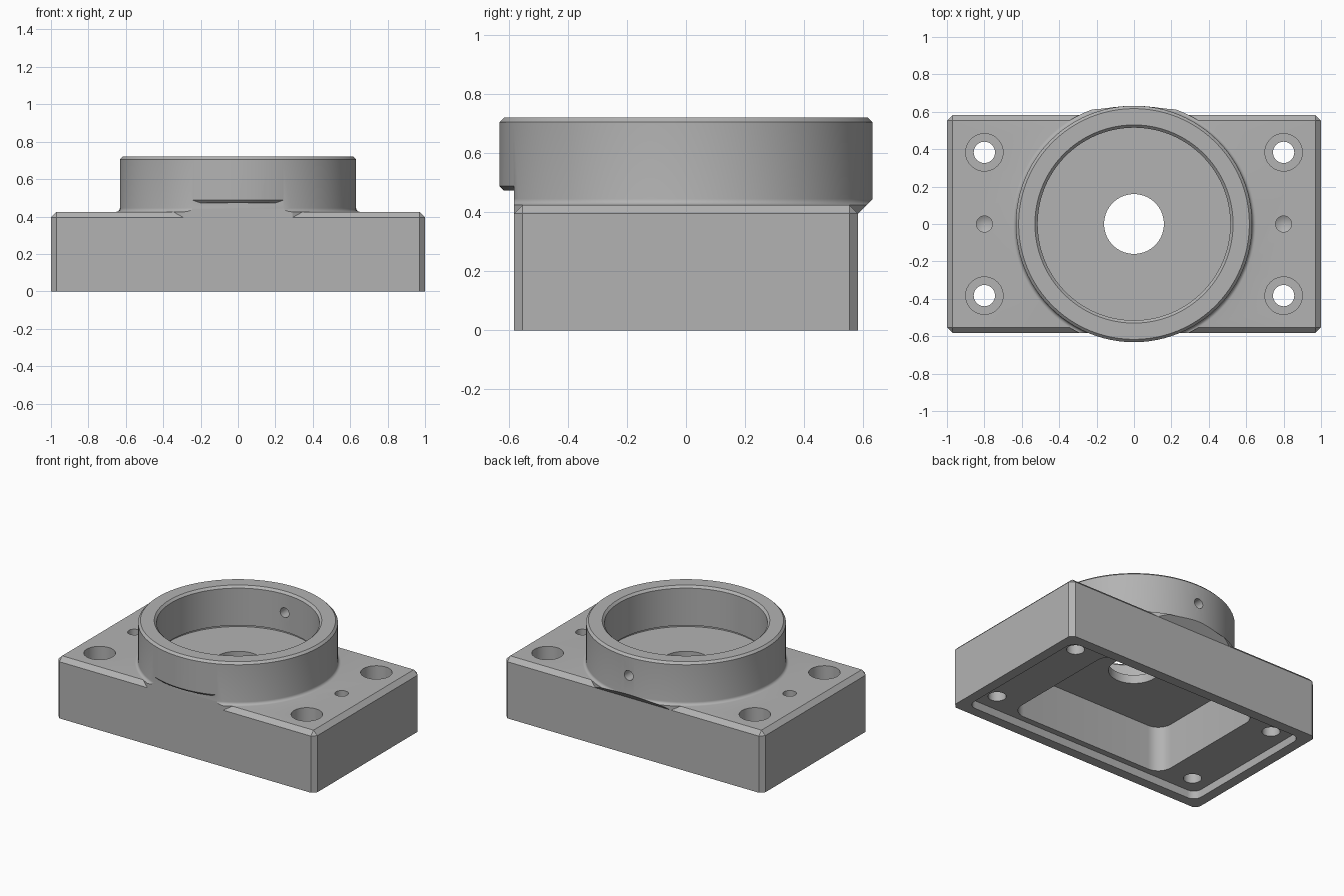
import bpy, bmesh, math
from mathutils import Matrix, Vector

if "Cube" in bpy.data.objects:
    bpy.data.objects.remove(bpy.data.objects["Cube"], do_unlink=True)

HALF_Y = 0.583      # half depth of the block
TOP = 0.425         # block top
RIM = 0.72          # ring top
RING_R = 0.632
BORE_R = 0.515
BEVEL = 0.03

grey = bpy.data.materials.new("machined grey")
grey.use_nodes = True
grey.diffuse_color = (0.45, 0.45, 0.45, 1)
grey.node_tree.nodes["Principled BSDF"].inputs["Base Color"].default_value = (0.45, 0.45, 0.45, 1)


def finish(name, bm):
    bmesh.ops.recalc_face_normals(bm, faces=bm.faces)
    mesh = bpy.data.meshes.new(name)
    bm.to_mesh(mesh)
    bm.free()
    mesh.materials.append(grey)
    obj = bpy.data.objects.new(name, mesh)
    bpy.context.collection.objects.link(obj)
    return obj


def box(name, half_x, half_y, low, high, bevel=0, segments=1, bevel_top=False):
    """Box with bevelled upright edges and, if asked, bevelled top edges."""
    bm = bmesh.new()
    bmesh.ops.create_cube(bm, size=2)
    for v in bm.verts:
        v.co = (v.co.x * half_x, v.co.y * half_y, high if v.co.z > 0 else low)
    if bevel:
        edges = []
        for e in bm.edges:
            a, b = e.verts
            upright = abs(a.co.z - b.co.z) > 1e-4
            if upright or (bevel_top and a.co.z > low + 1e-4):
                edges.append(e)
        bmesh.ops.bevel(bm, geom=edges, offset=bevel, segments=segments,
                        profile=0.5, affect='EDGES')
    return finish(name, bm)


def lathe(name, profile, steps, centre=(0, 0, 0), axis='Z'):
    """Solid of revolution from (radius, height) points that start and end on the axis."""
    bm = bmesh.new()
    verts = [bm.verts.new((r, 0, z)) for r, z in profile]
    edges = [bm.edges.new(pair) for pair in zip(verts, verts[1:])]
    bmesh.ops.spin(bm, geom=verts + edges, cent=(0, 0, 0), axis=(0, 0, 1),
                   angle=math.tau, steps=steps, use_merge=False)
    bmesh.ops.remove_doubles(bm, verts=bm.verts, dist=1e-5)
    if axis == 'Y':
        bm.transform(Matrix.Rotation(-math.pi / 2, 4, 'X'))
    bm.transform(Matrix.Translation(Vector(centre)))
    return finish(name, bm)


def extrude_x(name, outline, half_x):
    """Prism along x from a (y, z) outline."""
    bm = bmesh.new()
    face = bm.faces.new([bm.verts.new((-half_x, y, z)) for y, z in outline])
    new = bmesh.ops.extrude_face_region(bm, geom=[face])["geom"]
    bmesh.ops.translate(bm, vec=(2 * half_x, 0, 0),
                        verts=[g for g in new if isinstance(g, bmesh.types.BMVert)])
    return finish(name, bm)


def combine(target, tool, operation='DIFFERENCE'):
    mod = target.modifiers.new(operation.lower(), 'BOOLEAN')
    mod.operation = operation
    mod.solver = 'EXACT'
    mod.object = tool
    bpy.context.view_layer.objects.active = target
    bpy.ops.object.modifier_apply(modifier=mod.name)
    bpy.data.objects.remove(tool, do_unlink=True)


# Block with chamfered upright and top edges
housing = box("bearing_housing", 1, HALF_Y, 0, TOP, BEVEL, 1, True)

# Round boss with a filleted foot and a chamfered rim
FILLET = 0.02
foot = [(RING_R + FILLET * (1 - math.sin(a)), TOP + FILLET * (1 - math.cos(a)))
        for a in [math.radians(d) for d in range(0, 91, 18)]]
boss = lathe("boss", [(0, 0.3), (RING_R + FILLET, 0.3)] + foot +
             [(RING_R, RIM - 0.015), (RING_R - 0.015, RIM), (0, RIM)], 96)

# Front overhang: flat underside with a small conical edge break
front_trim = extrude_x("front_trim", [(-HALF_Y, 0.1), (-HALF_Y, 0.488),
                                      (-0.9, 0.488), (-0.9, 0.1)], 0.9)
edge_break = lathe("edge_break", [(0, 0.473), (RING_R - 0.015, 0.473),
                                  (RING_R + 0.015, 0.503), (0, 0.503)], 96)
combine(front_trim, edge_break)
combine(boss, front_trim)

# Back overhang: sloped underside rising from the block's back face
edge_z = TOP - BEVEL
back_trim = extrude_x("back_trim", [(HALF_Y, 0.1), (HALF_Y, edge_z),
                                    (HALF_Y + 0.3, edge_z + 0.3), (HALF_Y + 0.3, 0.1)], 0.9)
combine(boss, back_trim)
combine(housing, boss, 'UNION')

# Bearing bore with a relief groove at the floor and a chamfered mouth
FLOOR = 0.43
groove = BORE_R + 0.015
bore = lathe("bore", [(0, FLOOR), (groove, FLOOR), (groove, FLOOR + 0.015),
                      (BORE_R, FLOOR + 0.015), (BORE_R, RIM - 0.015),
                      (BORE_R + 0.035, RIM + 0.02), (0, RIM + 0.02)], 96)
combine(housing, bore)

# Cover recess and deep pocket underneath
combine(housing, box("cover_recess", 0.93, HALF_Y - 0.07, -0.1, 0.055, 0.06, 6))
combine(housing, box("pocket", 0.61, 0.47, -0.1, 0.37, 0.1, 8))

# Shaft hole through the floor
combine(housing, lathe("shaft_hole", [(0, 0.2), (0.16, 0.2), (0.16, 0.6), (0, 0.6)], 64))

# Counterbored bolt holes in the corners, blind dowel holes between them
for x in (-0.8, 0.8):
    for y in (-0.383, 0.383):
        combine(housing, lathe("bolt_hole", [(0, -0.1), (0.057, -0.1), (0.057, 0.3),
                                             (0.1, 0.3), (0.1, 0.5), (0, 0.5)], 40, (x, y, 0)))
    combine(housing, lathe("dowel_hole", [(0, 0.255), (0.043, 0.28),
                                          (0.043, 0.5), (0, 0.5)], 32, (x, 0, 0)))

# Set screw hole through the back of the ring
combine(housing, lathe("set_screw_hole", [(0, 0), (0.034, 0), (0.034, 0.4), (0, 0.4)],
                       32, (0, 0.4, 0.577), 'Y'))

# Smooth the round walls, keep the machined edges sharp
bpy.ops.object.select_all(action='DESELECT')
housing.select_set(True)
bpy.context.view_layer.objects.active = housing
bpy.ops.object.shade_smooth_by_angle(angle=math.radians(25))
